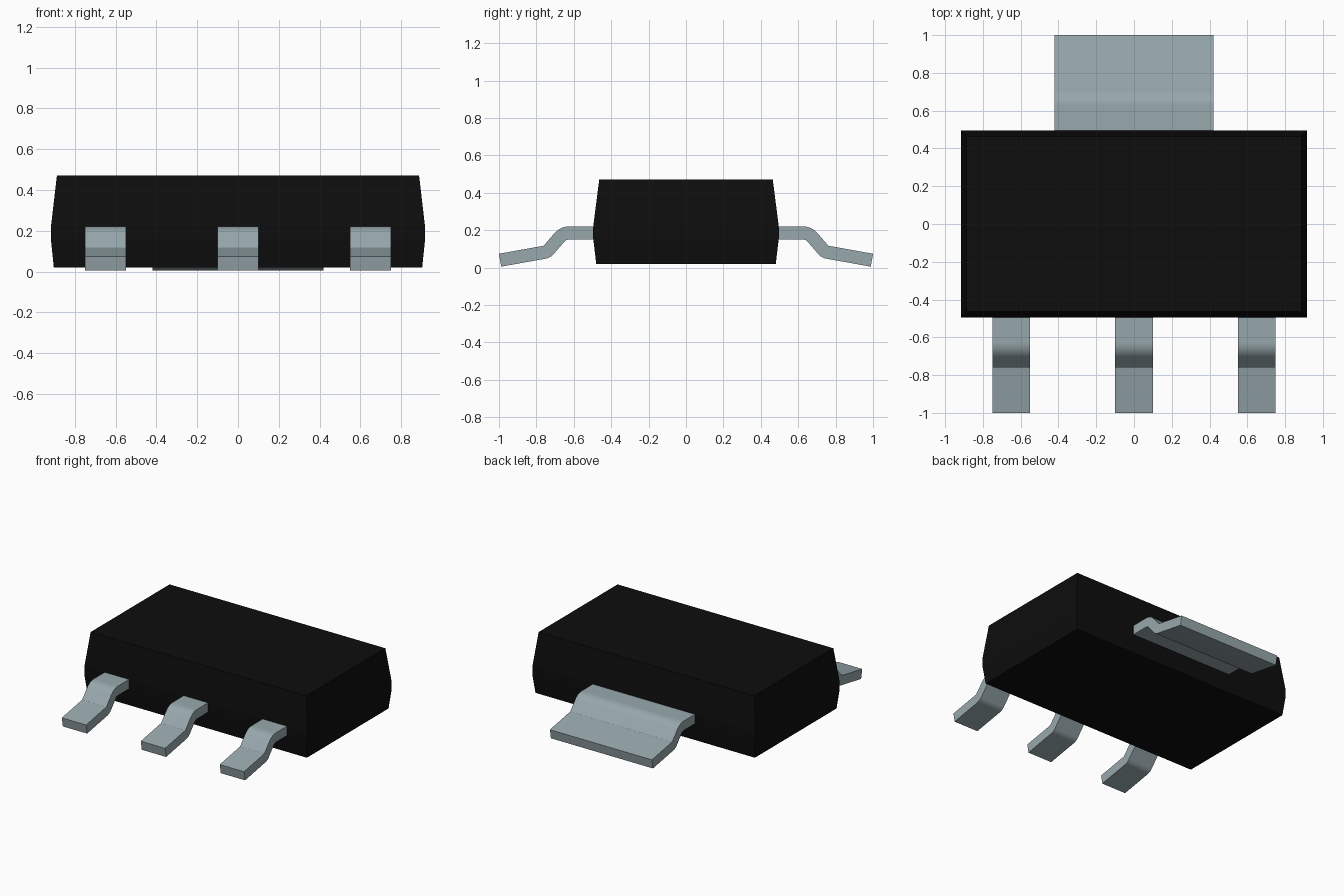
import bpy, bmesh, math
from mathutils import Vector

if "Cube" in bpy.data.objects:
    bpy.data.objects.remove(bpy.data.objects["Cube"], do_unlink=True)


def make_material(name, rgb, roughness):
    mat = bpy.data.materials.new(name)
    mat.use_nodes = True
    mat.diffuse_color = (*rgb, 1)
    bsdf = next(n for n in mat.node_tree.nodes if n.type == 'BSDF_PRINCIPLED')
    bsdf.inputs["Base Color"].default_value = (*rgb, 1)
    bsdf.inputs["Roughness"].default_value = roughness
    return mat


def make_object(name, bm, mat):
    bmesh.ops.recalc_face_normals(bm, faces=bm.faces)
    mesh = bpy.data.meshes.new(name)
    bm.to_mesh(mesh)
    bm.free()
    mesh.materials.append(mat)
    obj = bpy.data.objects.new(name, mesh)
    bpy.context.collection.objects.link(obj)
    return obj


def lofted_box(name, levels, mat):
    """Stack rectangles given as (z, half x, half y) and skin them."""
    bm = bmesh.new()
    rings = [[bm.verts.new((sx * hx, sy * hy, z))
              for sx, sy in ((-1, -1), (1, -1), (1, 1), (-1, 1))]
             for z, hx, hy in levels]
    for a, b in zip(rings, rings[1:]):
        for i in range(4):
            j = (i + 1) % 4
            bm.faces.new((a[i], a[j], b[j], b[i]))
    bm.faces.new(rings[0])
    bm.faces.new(rings[-1])
    return make_object(name, bm, mat)


def bent_strip(path, radii, thickness, steps=8):
    """Return top and bottom edges of a strip whose corners are filleted."""
    top, bottom = [], []

    def add(p, angle):
        n = Vector((-math.sin(angle), math.cos(angle))) * thickness / 2
        top.append(p + n)
        bottom.append(p - n)

    pts = [Vector(p) for p in path]
    dirs = [(b - a).normalized() for a, b in zip(pts, pts[1:])]
    angles = [math.atan2(d.y, d.x) for d in dirs]
    add(pts[0], angles[0])
    for i, r in enumerate(radii):
        a0, a1 = angles[i], angles[i + 1]
        side = 1 if a1 > a0 else -1
        start = pts[i + 1] - dirs[i] * r * math.tan(abs(a1 - a0) / 2)
        centre = start + Vector((-math.sin(a0), math.cos(a0))) * r * side
        for k in range(steps + 1):
            a = a0 + (a1 - a0) * k / steps
            add(centre - Vector((-math.sin(a), math.cos(a))) * r * side, a)
    add(pts[-1], angles[-1])
    return top, bottom


def make_lead(name, x, half_width, side, mat):
    """Extrude the bent strip across x; side is -1 for front, +1 for back."""
    top, bottom = bent_strip(LEAD_PATH, (0.065, 0.04), 0.07)
    bm = bmesh.new()
    rings = [[bm.verts.new((x + sx * half_width, side * p.x, p.y))
              for p, sx in ((t, -1), (t, 1), (b, 1), (b, -1))]
             for t, b in zip(top, bottom)]
    for a, b in zip(rings, rings[1:]):
        for i in range(4):
            j = (i + 1) % 4
            bm.faces.new((a[i], a[j], b[j], b[i]))
    bm.faces.new(rings[0])
    bm.faces.new(rings[-1])
    obj = make_object(name, bm, mat)
    bpy.ops.object.select_all(action='DESELECT')
    obj.select_set(True)
    bpy.context.view_layer.objects.active = obj
    bpy.ops.object.shade_smooth_by_angle(angle=math.radians(30))


black = make_material("black plastic", (0.004, 0.004, 0.004), 0.6)
metal = make_material("tinned metal", (0.31, 0.39, 0.415), 0.4)

# Moulded body with drafted sides above and below a narrow straight band
lofted_box("body", [(0.02, 0.903, 0.48), (0.155, 0.917, 0.496),
                    (0.22, 0.917, 0.496), (0.47, 0.888, 0.464)], black)

# Gull-wing leads: centre line from inside the body out to the sloping foot
LEAD_PATH = [(0.42, 0.185), (0.656, 0.185), (0.743, 0.0845), (0.994, 0.0395)]
for label, x in (("right", -0.65), ("middle", 0), ("left", 0.65)):
    make_lead(f"{label}_lead", x, 0.1, -1, metal)
make_lead("back_tab", 0, 0.42, 1, metal)
